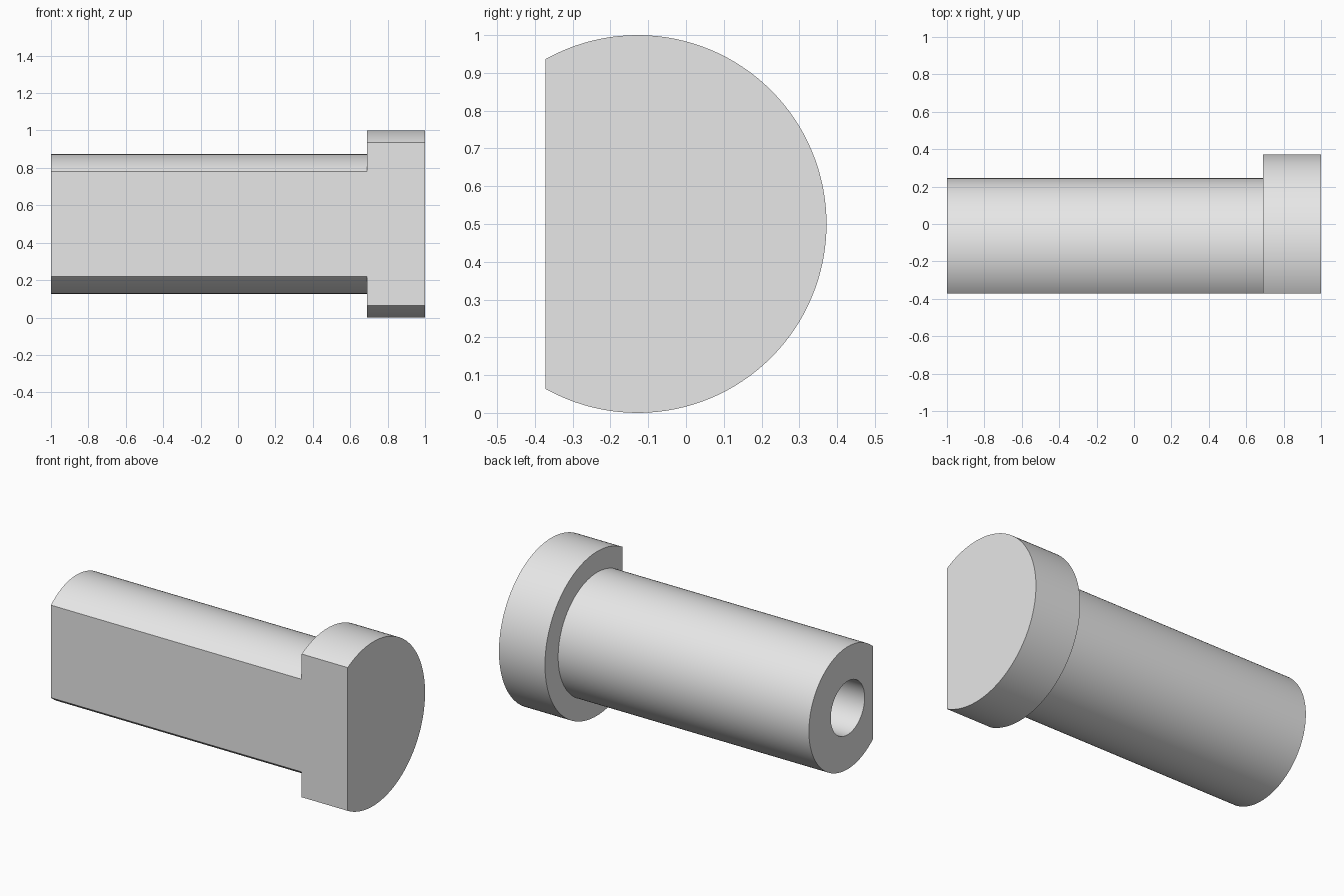
import bpy, bmesh, math
from mathutils import Matrix, Vector

cube = bpy.data.objects.get("Cube")
if cube:
    bpy.data.objects.remove(cube, do_unlink=True)

AXIS_Y, AXIS_Z = -0.128, 0.5
HEAD_R, SHAFT_R, HOLE_R = 0.5, 0.373, 0.163
HEAD_X, HOLE_END, FLAT_Y = 0.69, -0.2, -0.372
SEGMENTS = 128

# Plain grey metal
grey = bpy.data.materials.new("plain_grey")
grey.use_nodes = True
grey.diffuse_color = (0.8, 0.8, 0.8, 1)
grey.node_tree.nodes["Principled BSDF"].inputs["Base Color"].default_value = grey.diffuse_color

# Half section of the pin: blind bore, shaft, shoulder, head
profile = [(HOLE_END, 0), (HOLE_END, HOLE_R), (-1, HOLE_R), (-1, SHAFT_R),
           (HEAD_X, SHAFT_R), (HEAD_X, HEAD_R), (1, HEAD_R), (1, 0)]
bm = bmesh.new()
verts = [bm.verts.new((x, 0, r)) for x, r in profile]
edges = [bm.edges.new(pair) for pair in zip(verts, verts[1:])]
bmesh.ops.spin(bm, geom=verts + edges, cent=(0, 0, 0), axis=(1, 0, 0),
               angle=math.tau, steps=SEGMENTS, use_duplicate=False)
bmesh.ops.remove_doubles(bm, verts=bm.verts, dist=1e-4)
bmesh.ops.transform(bm, matrix=Matrix.Translation((0, AXIS_Y, AXIS_Z)), verts=bm.verts)

# Flat cut along the front of shaft and head
bmesh.ops.bisect_plane(bm, geom=bm.verts[:] + bm.edges[:] + bm.faces[:], dist=1e-5,
                       plane_co=Vector((0, FLAT_Y, 0)), plane_no=Vector((0, -1, 0)),
                       clear_outer=True)
bmesh.ops.holes_fill(bm, edges=[e for e in bm.edges if e.is_boundary], sides=0)
bmesh.ops.recalc_face_normals(bm, faces=bm.faces)

mesh = bpy.data.meshes.new("headed_pin")
bm.to_mesh(mesh)
bm.free()
mesh.materials.append(grey)
pin = bpy.data.objects.new("headed_pin", mesh)
bpy.context.collection.objects.link(pin)

# Smooth round sides, crisp edges
bpy.ops.object.select_all(action="DESELECT")
pin.select_set(True)
bpy.context.view_layer.objects.active = pin
bpy.ops.object.shade_smooth_by_angle(angle=math.radians(25))
